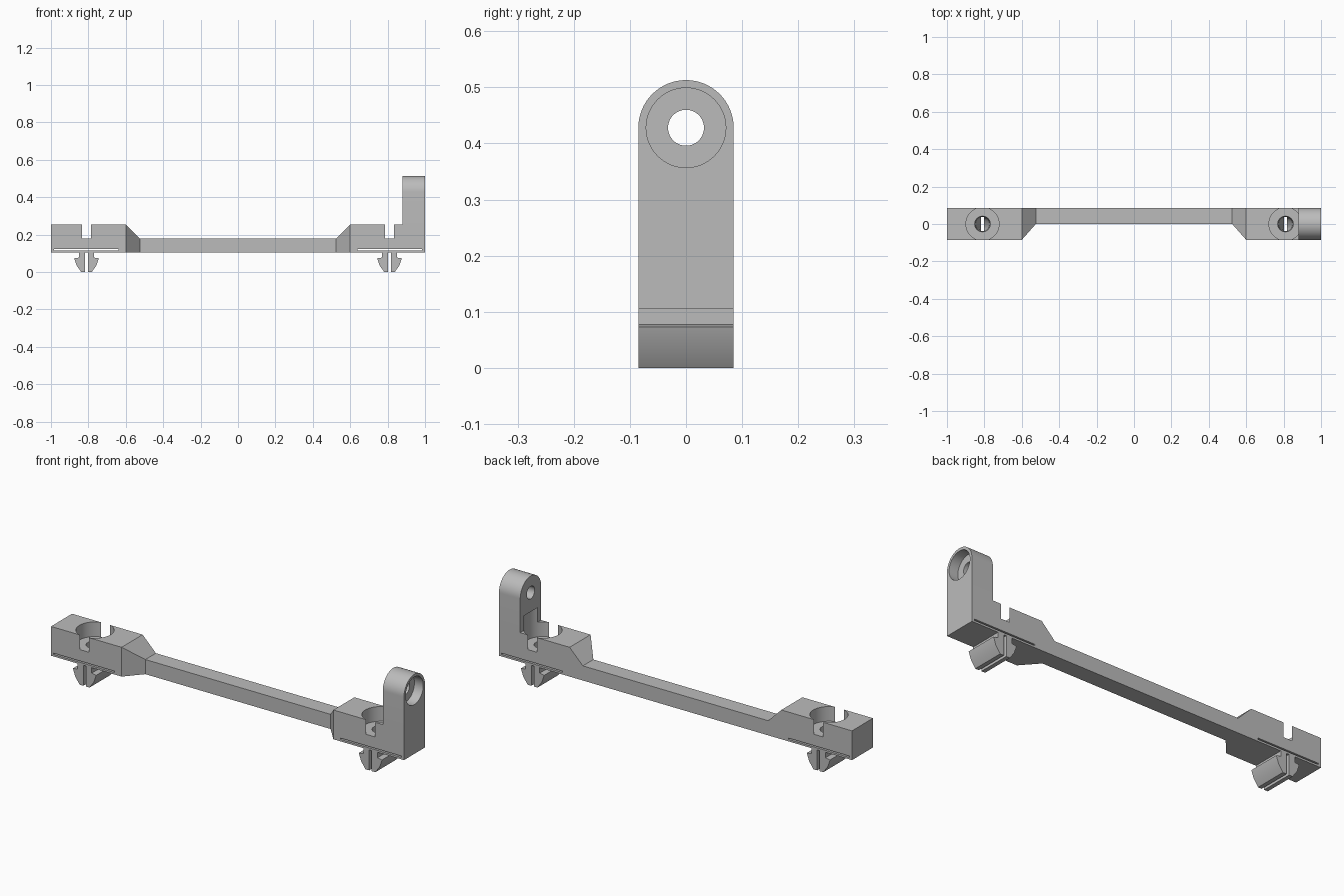
import bpy, bmesh, math
from mathutils import Matrix, Vector

cube = bpy.data.objects.get("Cube")
if cube:
    bpy.data.objects.remove(cube, do_unlink=True)

# Single plain grey plastic
grey = bpy.data.materials.new("grey_plastic")
grey.use_nodes = True
colour = (0.5, 0.5, 0.5, 1)
grey.diffuse_color = colour
grey.node_tree.nodes["Principled BSDF"].inputs["Base Color"].default_value = colour

HALF = 0.085          # half width of the blocks
BASE, STEP, TOP = 0.105, 0.18, 0.255
CLIP_X = 0.81         # clip and pocket position


def make(name, bm):
    bmesh.ops.recalc_face_normals(bm, faces=bm.faces)
    mesh = bpy.data.meshes.new(name)
    bm.to_mesh(mesh)
    bm.free()
    mesh.materials.append(grey)
    ob = bpy.data.objects.new(name, mesh)
    bpy.context.collection.objects.link(ob)
    return ob


def loft(name, rings):
    """Closed solid through rings of equal point count."""
    bm = bmesh.new()
    loops = [[bm.verts.new(p) for p in ring] for ring in rings]
    n = len(loops[0])
    for a, b in zip(loops, loops[1:]):
        for i in range(n):
            j = (i + 1) % n
            bm.faces.new((a[i], a[j], b[j], b[i]))
    bm.faces.new(loops[0])
    bm.faces.new(loops[-1])
    return make(name, bm)


def box(name, x0, x1, y0, y1, z0, z1):
    return loft(name, [[(x, y0, z0), (x, y1, z0), (x, y1, z1), (x, y0, z1)] for x in (x0, x1)])


def circle(cx, z, rx, ry, n=64):
    angles = [2 * math.pi * i / n for i in range(n)]
    return [(cx + rx * math.cos(a), ry * math.sin(a), z) for a in angles]


def side_disc(x, r, cz, n=64):
    angles = [2 * math.pi * i / n for i in range(n)]
    return [(x, r * math.cos(a), cz + r * math.sin(a)) for a in angles]


def combine(ob, other, operation, remove=True):
    mod = ob.modifiers.new("join", "BOOLEAN")
    mod.operation, mod.solver, mod.object = operation, "EXACT", other
    bpy.context.view_layer.objects.active = ob
    bpy.ops.object.modifier_apply(modifier=mod.name)
    if remove:
        bpy.data.objects.remove(other, do_unlink=True)


# Body: two blocks tapering into a slim connecting bar
def section(x, y0, top):
    return [(x, y0, BASE), (x, HALF, BASE), (x, HALF, top), (x, y0, top)]


body = loft("body", [
    section(-1, -HALF, TOP), section(-0.6, -HALF, TOP), section(-0.525, 0, STEP),
    section(0.525, 0, STEP), section(0.6, -HALF, TOP), section(1, -HALF, TOP)])

# Upright lug with a rounded top
EYE = 0.428


def lug_outline(x):
    arc = [math.pi * i / 32 for i in range(33)]
    return ([(x, -HALF, 0.2), (x, HALF, 0.2)]
            + [(x, HALF * math.cos(a), EYE + HALF * math.sin(a)) for a in arc])


combine(body, loft("lug", [lug_outline(0.88), lug_outline(1)]), "UNION")

# Lug hole and its counterbore on the outer face
combine(body, loft("bore", [side_disc(0.8, 0.032, EYE), side_disc(1.1, 0.032, EYE)]), "DIFFERENCE")
combine(body, loft("counterbore", [side_disc(0.95, 0.071, EYE), side_disc(1.1, 0.071, EYE)]), "DIFFERENCE")

# Clip half: stem, barb and tapered nose, from the slit outwards
PROFILE = [(0.007, 0.11), (0.04, 0.11), (0.04, 0.077), (0.066, 0.073),
           (0.053, 0.035), (0.028, 0), (0.007, 0)]

for side, label in ((-1, "right"), (1, "left")):
    cx = side * CLIP_X

    # Pocket that just breaks through the block sides
    pocket = loft("pocket", [circle(cx, STEP, 0.0886, 0.0886), circle(cx, 0.33, 0.0886, 0.0886)])
    combine(body, pocket, "DIFFERENCE")

    # Thin flex slot above the block underside
    inner, outer = sorted((side * 0.64, side * 0.985))
    combine(body, box("slot", inner, outer, -0.2, 0.2, 0.115, 0.122), "DIFFERENCE")

    # Screw hole narrowing towards the clip slit
    hole = loft("hole", [circle(cx, 0.02, 0.005, 0.037), circle(cx, 0.1, 0.036, 0.037),
                         circle(cx, 0.2, 0.043, 0.043)])
    combine(body, hole, "DIFFERENCE", remove=False)
    for half, tag in ((-1, "a"), (1, "b")):
        clip = loft(f"{label}_clip_{tag}", [[(cx + half * x, y, z) for x, z in PROFILE]
                                           for y in (-HALF, HALF)])
        combine(clip, hole, "DIFFERENCE", remove=False)
    bpy.data.objects.remove(hole, do_unlink=True)

# Smooth shading on the round surfaces only
bpy.ops.object.select_all(action="DESELECT")
for ob in bpy.context.collection.objects:
    if ob.type == "MESH" and (ob.name == "body" or "_clip_" in ob.name):
        ob.select_set(True)
        bpy.context.view_layer.objects.active = ob
bpy.ops.object.shade_smooth_by_angle(angle=math.radians(25))
